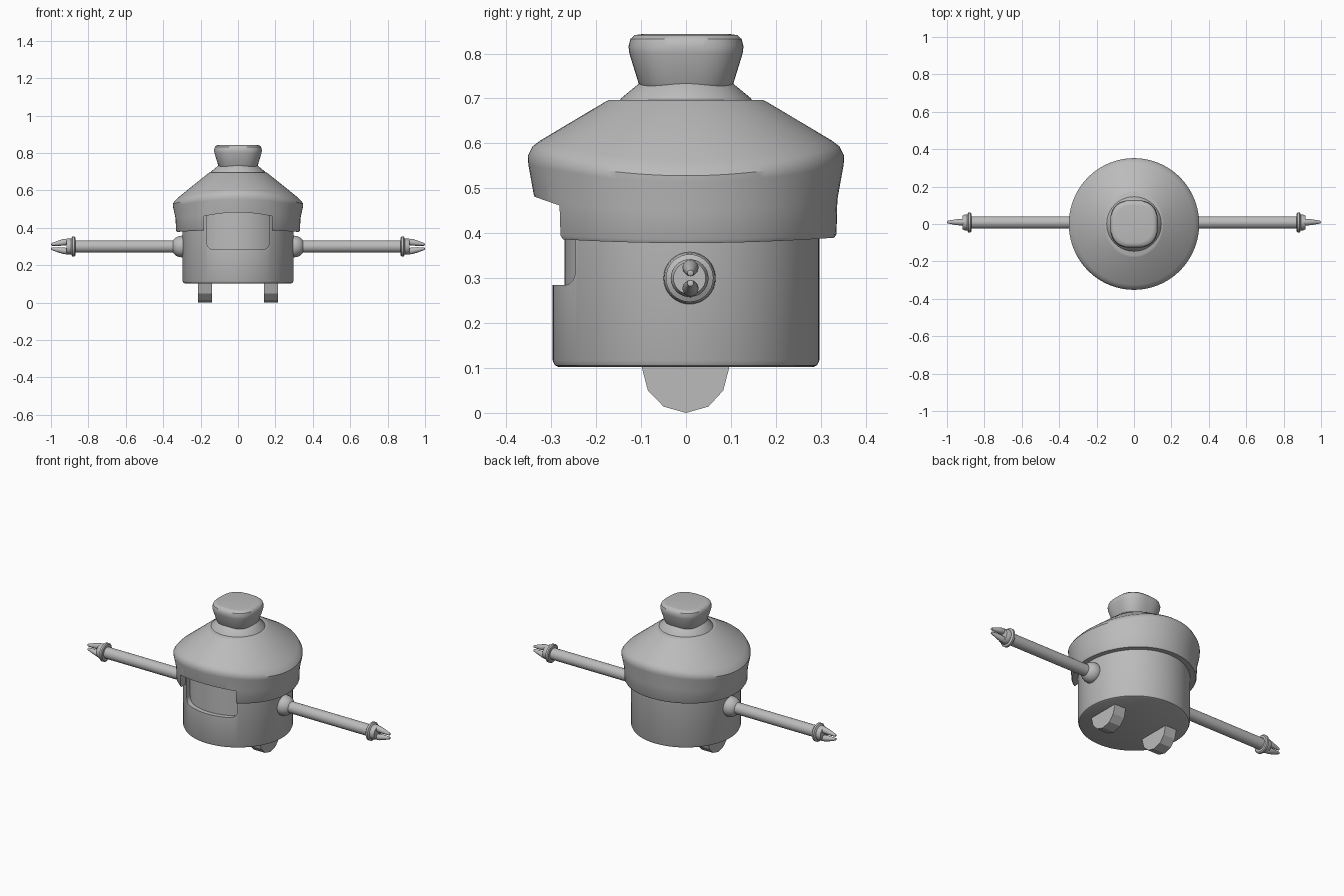
import bpy, bmesh, math
from mathutils import Matrix

if "Cube" in bpy.data.objects:
    bpy.data.objects.remove(bpy.data.objects["Cube"])

grey = bpy.data.materials.new("grey")
grey.diffuse_color = (0.5, 0.5, 0.5, 1)
grey.use_nodes = True
grey.node_tree.nodes["Principled BSDF"].inputs["Base Color"].default_value = grey.diffuse_color


def finish(name, bm, angle=35):
    bmesh.ops.recalc_face_normals(bm, faces=bm.faces[:])
    me = bpy.data.meshes.new(name)
    bm.to_mesh(me)
    bm.free()
    me.materials.append(grey)
    ob = bpy.data.objects.new(name, me)
    bpy.context.collection.objects.link(ob)
    smooth(ob, angle)
    return ob


def smooth(ob, angle=35):
    bpy.ops.object.select_all(action='DESELECT')
    ob.select_set(True)
    bpy.context.view_layer.objects.active = ob
    if angle:
        bpy.ops.object.shade_smooth_by_angle(angle=math.radians(angle))


def lathe(name, profile, n=64, warp=None, matrix=None, angle=35):
    """Turn an (r, z) profile about z; r = 0 makes a pole."""
    bm = bmesh.new()
    rings = []
    for i, (r, z) in enumerate(profile):
        if r == 0:
            rings.append([bm.verts.new((0, 0, z))])
            continue
        ring = []
        for k in range(n):
            t = 2 * math.pi * k / n
            p = (r * math.cos(t), r * math.sin(t), z)
            ring.append(bm.verts.new(warp(i, t, p) if warp else p))
        rings.append(ring)
    for a, b in zip(rings, rings[1:]):
        for k in range(n):
            m = (k + 1) % n
            if len(a) == 1:
                bm.faces.new((a[0], b[k], b[m]))
            elif len(b) == 1:
                bm.faces.new((a[k], a[m], b[0]))
            else:
                bm.faces.new((a[k], a[m], b[m], b[k]))
    if matrix:
        bm.transform(matrix)
    return finish(name, bm, angle)


def prism(name, points, axis, lo, hi):
    """Extrude a 2D outline along x (points are y, z) or y (points are x, z)."""
    bm = bmesh.new()
    place = (lambda u, v, d: (d, u, v)) if axis == 'x' else (lambda u, v, d: (u, d, v))
    a = [bm.verts.new(place(u, v, lo)) for u, v in points]
    b = [bm.verts.new(place(u, v, hi)) for u, v in points]
    bm.faces.new(a)
    bm.faces.new(b)
    for k in range(len(a)):
        m = (k + 1) % len(a)
        bm.faces.new((a[k], a[m], b[m], b[k]))
    return finish(name, bm, 0)


def cut(ob, cutter):
    mod = ob.modifiers.new("cut", 'BOOLEAN')
    mod.object = cutter
    mod.operation = 'DIFFERENCE'
    mod.solver = 'EXACT'
    smooth(ob, 0)
    bpy.ops.object.modifier_apply(modifier=mod.name)
    bpy.data.objects.remove(cutter)
    smooth(ob)


# Body drum with a rounded lower edge
body = lathe("body", [(0, 0.102), (0.283, 0.102), (0.292, 0.106), (0.297, 0.117),
                      (0.297, 0.49), (0, 0.49)], 96)

# Face window with rounded lower corners, backed by an inner drum
outline = [(-0.167, 0.6), (0.167, 0.6)]
for cx, start in ((0.132, 0), (-0.132, -90)):
    for k in range(7):
        t = math.radians(start - 15 * k)
        outline.append((cx + 0.035 * math.cos(t), 0.32 + 0.035 * math.sin(t)))
cut(body, prism("window_cutter", outline, 'y', -0.5, -0.15))
lathe("face_panel", [(0, 0.15), (0.27, 0.15), (0.27, 0.485), (0, 0.485)], 96)

# Hat with a rim that dips at the sides, hollow below
hat_profile = [(0, 0.697), (0.17, 0.697), (0.179, 0.693), (0.325, 0.606), (0.342, 0.593),
               (0.352, 0.573), (0.351, 0.553), (0.337, 0.475), (0.335, 0.398),
               (0.330, 0.390), (0.299, 0.392), (0.299, 0.48), (0, 0.48)]
dip = [0, 0, 0, 0.045, 0.05, 0.045, 0.04, 0.025, 0.012, 0.012, 0.012, 0, 0]


def hat_warp(i, t, p):
    sx = 0.88 if i in (1, 2) else 0.99
    return (p[0] * sx, p[1], p[2] - dip[i] * math.cos(t) ** 2)


hat = lathe("hat", hat_profile, 96, hat_warp)
arch = [(0.183 - 0.0366 * k, 0.482 - 0.02 * ((5 - k) / 5) ** 2) for k in range(11)]
cut(hat, prism("hat_cutter", [(-0.183, 0.2), (0.183, 0.2)] + arch, 'y', -0.6, -0.2))

# Collar and squarish knob on the hat
lathe("hat_collar", [(0, 0.68), (0.148, 0.69), (0.145, 0.7), (0.105, 0.733), (0, 0.735)])


def square_warp(i, t, p):
    n = 2.7
    s = (abs(math.cos(t)) ** n + abs(math.sin(t)) ** n) ** (-1 / n)
    return (p[0] * s, p[1] * s, p[2])


lathe("hat_knob", [(0, 0.72), (0.1, 0.725), (0.106, 0.735), (0.126, 0.8), (0.128, 0.815),
                   (0.124, 0.832), (0.114, 0.841), (0.1, 0.843), (0, 0.843)], 64, square_warp)

# Arms, wrist rings and claws
for side, s in (("right", 1), ("left", -1)):
    along = (Matrix.Translation((0, 0.008, 0.3))
             @ Matrix.Rotation(s * math.pi / 2, 4, 'Y'))
    ball = [(0.058 * math.sin(math.radians(a)), 0.3 - 0.058 * math.cos(math.radians(a)))
            for a in range(15, 180, 15)]
    lathe(side + "_shoulder", [(0, 0.242)] + ball + [(0, 0.358)], 32, None, along)
    lathe(side + "_arm", [(0, 0.28), (0.033, 0.28), (0.033, 0.885), (0, 0.885)], 32, None, along)
    lathe(side + "_wrist", [(0, 0.87), (0.047, 0.87), (0.053, 0.875), (0.053, 0.886),
                            (0.042, 0.892), (0.042, 0.905), (0.036, 0.918), (0, 0.918)],
          32, None, along)
    for label, up in (("upper", 1), ("lower", -1)):
        claw = (Matrix.Translation((s * 0.9, 0.01, 0.3 + up * 0.028))
                @ Matrix.Rotation(s * up * math.radians(10), 4, 'Y')
                @ Matrix.Rotation(s * math.pi / 2, 4, 'Y'))
        lathe(f"{side}_{label}_claw", [(0, 0), (0.015, 0), (0.018, 0.03), (0.014, 0.06),
                                       (0.007, 0.098), (0, 0.101)], 12, None, claw)

# Feet
sole = [(-0.098, 0.115), (-0.098, 0.1), (-0.085, 0.05), (-0.05, 0.014), (0, 0),
        (0.05, 0.014), (0.083, 0.05), (0.096, 0.1), (0.096, 0.115)]
for side, s in (("right", 1), ("left", -1)):
    prism(side + "_foot", sole, 'x', s * 0.138, s * 0.213)
